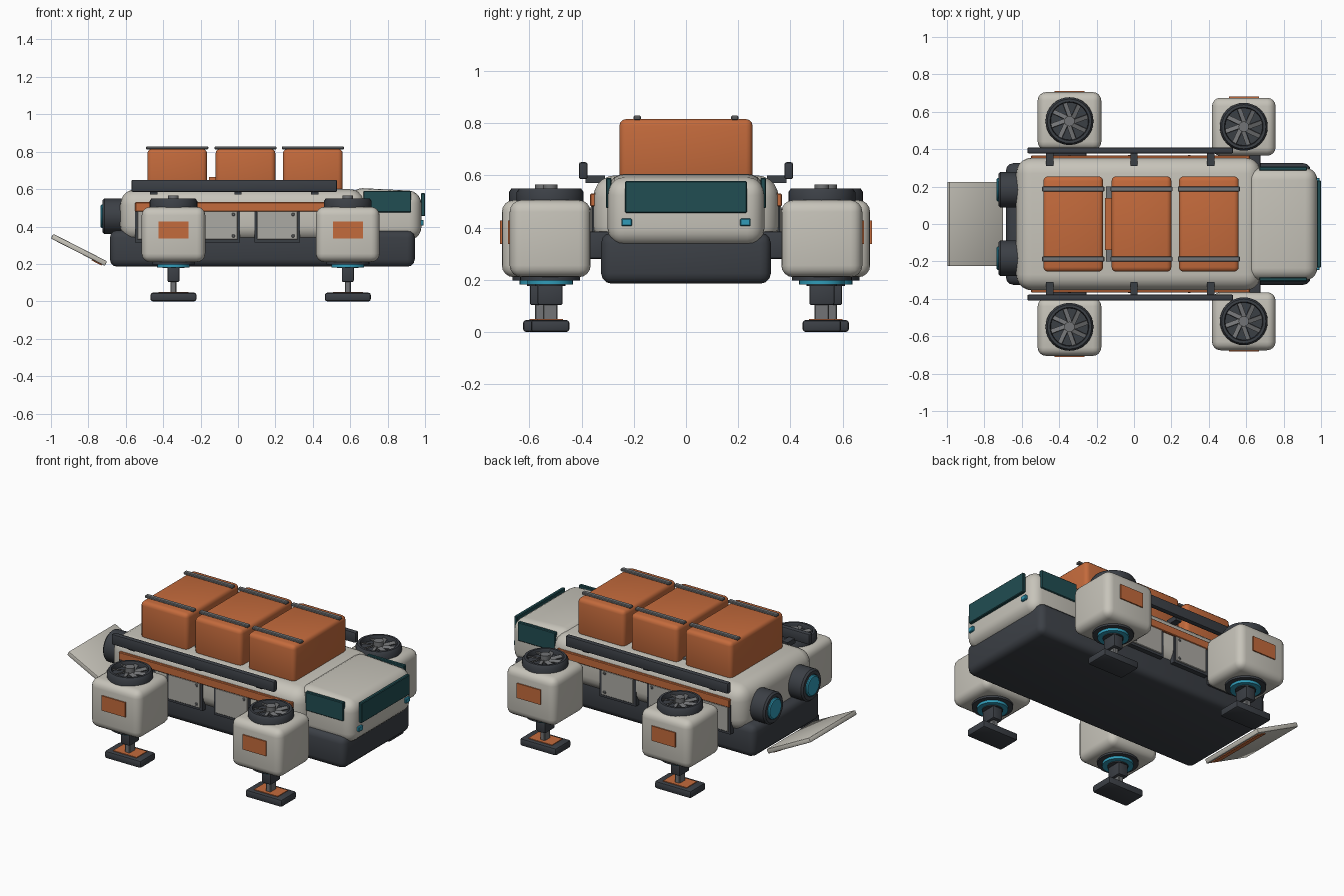
import bpy, bmesh, math
from mathutils import Matrix, Vector

if "Cube" in bpy.data.objects:
    bpy.data.objects.remove(bpy.data.objects["Cube"])


def material(name, rgb):
    m = bpy.data.materials.new(name)
    m.diffuse_color = (*rgb, 1)
    m.use_nodes = True
    m.node_tree.nodes["Principled BSDF"].inputs["Base Color"].default_value = m.diffuse_color
    return m


SHELL = material("warm white shell", (0.57, 0.55, 0.49))
PANEL = material("panel grey", (0.41, 0.40, 0.37))
DARK = material("charcoal", (0.044, 0.050, 0.060))
ORANGE = material("burnt orange", (0.55, 0.145, 0.045))
GLASS = material("dark teal glass", (0.015, 0.075, 0.085))
CYAN = material("cyan light", (0.03, 0.33, 0.48))
METAL = material("mid grey metal", (0.17, 0.175, 0.18))


def finish(bm, name, mat, bevel=0, segs=3):
    bmesh.ops.recalc_face_normals(bm, faces=bm.faces)
    me = bpy.data.meshes.new(name)
    bm.to_mesh(me)
    bm.free()
    me.materials.append(mat)
    ob = bpy.data.objects.new(name, me)
    bpy.context.collection.objects.link(ob)
    bpy.ops.object.select_all(action='DESELECT')
    ob.select_set(True)
    bpy.context.view_layer.objects.active = ob
    if bevel:
        mod = ob.modifiers.new("round", 'BEVEL')
        mod.width, mod.segments = bevel, segs
        mod.limit_method = 'ANGLE'
        bpy.ops.object.modifier_apply(modifier=mod.name)
    bpy.ops.object.shade_smooth_by_angle(angle=math.radians(35))
    return ob


def box(name, x, y, z, mat, bevel=0, segs=3, rot=None):
    """Box from (min, max) ranges, optionally turned about its centre."""
    bm = bmesh.new()
    size = Vector((x[1] - x[0], y[1] - y[0], z[1] - z[0]))
    mid = Vector((x[0] + x[1], y[0] + y[1], z[0] + z[1])) / 2
    m = Matrix.Translation(mid) @ (rot or Matrix()) @ Matrix.Diagonal((*size, 1))
    bmesh.ops.create_cube(bm, size=1, matrix=m)
    return finish(bm, name, mat, bevel, segs)


def span(c, h):
    return (c - h, c + h)


def side(s, a, b):
    return tuple(sorted((s * a, s * b)))


def lathe(name, profile, mat, loc, axis='Z', steps=32):
    """Spin a (radius, height) profile around its axis."""
    bm = bmesh.new()
    rings = []
    for i in range(steps):
        a = math.tau * i / steps
        rings.append([bm.verts.new((r * math.cos(a), r * math.sin(a), h)) for r, h in profile])
    for i in range(steps):
        p, q = rings[i], rings[(i + 1) % steps]
        for j in range(len(profile) - 1):
            bm.faces.new((p[j], q[j], q[j + 1], p[j + 1]))
    bmesh.ops.remove_doubles(bm, verts=bm.verts, dist=1e-5)
    turn = Matrix.Rotation(-math.pi / 2, 4, 'Y') if axis == '-X' else Matrix()
    if axis == 'Y':
        turn = Matrix.Rotation(math.pi / 2, 4, 'X')
    bm.transform(Matrix.Translation(loc) @ turn)
    return finish(bm, name, mat)


def disc(name, r, h, mat, loc, axis='Z', steps=32):
    return lathe(name, [(0, 0), (r, 0), (r, h), (0, h)], mat, loc, axis, steps)


# hull, cargo body and cab
box("lower_hull", (-0.685, 0.945), (-0.325, 0.325), (0.185, 0.38), DARK, 0.04)
box("main_body", (-0.63, 0.68), (-0.355, 0.355), (0.32, 0.60), SHELL, 0.085, 5)
cab = box("cab", (0.60, 0.98), (-0.30, 0.30), (0.33, 0.605), SHELL, 0.065, 5)
for v in cab.data.vertices:
    # roof falls gently toward the nose
    if v.co.z > 0.5 and v.co.x > 0.7:
        v.co.z -= 0.06 * (v.co.x - 0.7)
box("windshield", (0.978, 1.0), (-0.233, 0.233), (0.455, 0.578), GLASS, 0.004, 1)

for s in (-1, 1):
    box("side_window", (0.67, 0.925), side(s, 0.285, 0.307), (0.475, 0.59), GLASS, 0.004, 1)
    box("headlight", (0.97, 0.993), span(s * 0.227, 0.02), (0.405, 0.435), CYAN, 0.004, 1)
    # side trim, roof rail and access panels
    box("side_stripe", (-0.55, 0.62), side(s, 0.33, 0.367), (0.48, 0.53), ORANGE, 0.004, 1)
    box("side_rail", (-0.57, 0.53), side(s, 0.377, 0.41), (0.585, 0.65), DARK, 0.008, 2)
    for x in (-0.45, 0.0, 0.41):
        box("rail_bracket", span(x, 0.02), side(s, 0.31, 0.385), (0.57, 0.6), DARK)
    for x in (-0.43, -0.11, 0.21):
        box("panel_frame", span(x, 0.122), side(s, 0.33, 0.359), (0.315, 0.495), DARK)
        box("access_panel", span(x, 0.108), side(s, 0.34, 0.365), (0.33, 0.482), PANEL, 0.003, 1)
        for z in (0.35, 0.465):
            bolt = span(x + 0.085, 0.008)
            box("panel_bolt", bolt, side(s, 0.36, 0.37), span(z, 0.008), METAL, 0.003, 1)
    # rear thruster
    lathe("thruster", [(0, 0), (0.095, 0), (0.095, 0.11), (0.085, 0.12), (0.065, 0.12),
                       (0.06, 0.105), (0, 0.105)], DARK, (-0.605, s * 0.183, 0.455), '-X')
    lathe("thruster_glow", [(0, 0), (0.062, 0), (0.062, 0.025), (0.055, 0.03), (0, 0.03)],
          CYAN, (-0.705, s * 0.183, 0.455), '-X')

# strapped cargo crates
for x in (-0.325, 0.04, 0.40):
    box("cargo_crate", span(x, 0.16), (-0.255, 0.255), (0.58, 0.815), ORANGE, 0.025, 3)
    for s in (-1, 1):
        box("crate_strap", span(x, 0.166), span(s * 0.187, 0.014), (0.812, 0.828), METAL, 0.004, 1)
box("cargo_spacer", (-0.155, -0.115), (-0.14, 0.14), (0.58, 0.665), ORANGE)
box("spacer_cap", (-0.15, -0.12), (-0.2, 0.2), (0.59, 0.61), METAL)

# lowered rear ramp, rising outward
tilt = Matrix.Rotation(math.radians(27), 4, 'Y')
box("ramp", span(-0.85, 0.162), (-0.225, 0.225), span(0.275, 0.014), SHELL, 0.006, 2, tilt)
under = Vector((-0.85, 0, 0.275)) + tilt @ Vector((0.115, 0, -0.0155))
box("ramp_stripe", span(under.x, 0.03), (-0.2, 0.2), span(under.z, 0.004), ORANGE, rot=tilt)


def lift_pod(cx, s, dist):
    cy = s * dist
    box("pod_arm", span(cx, 0.09), side(s, 0.28, dist - 0.1), (0.28, 0.385), DARK, 0.01, 2)
    box("pod", span(cx, 0.17), span(cy, 0.155), (0.21, 0.505), SHELL, 0.045, 4)
    box("pod_marker", span(cx, 0.08), side(s, dist + 0.15, dist + 0.162), (0.337, 0.427), ORANGE)
    # lift fan on top
    lathe("fan_ring", [(0.1, 0.5), (0.128, 0.5), (0.128, 0.535), (0.118, 0.55), (0.104, 0.55),
                       (0.1, 0.54), (0.1, 0.5)], DARK, (cx, cy, 0))
    disc("fan_well", 0.102, 0.02, DARK, (cx, cy, 0.5))
    disc("fan_hub", 0.028, 0.05, METAL, (cx, cy, 0.515), steps=16)
    bm = bmesh.new()
    for i in range(8):
        m = (Matrix.Translation((cx, cy, 0.533)) @ Matrix.Rotation(math.tau * i / 8, 4, 'Z')
             @ Matrix.Translation((0.062, 0.012, 0)) @ Matrix.Rotation(0.35, 4, 'Z')
             @ Matrix.Rotation(0.35, 4, 'X') @ Matrix.Diagonal((0.08, 0.024, 0.006, 1)))
        bmesh.ops.create_cube(bm, size=1, matrix=m)
    finish(bm, "fan_blades", METAL)
    # underside collar and landing leg
    disc("pod_collar", 0.115, 0.02, DARK, (cx, cy, 0.198))
    disc("pod_glow_ring", 0.087, 0.02, CYAN, (cx, cy, 0.182))
    disc("collar_core", 0.058, 0.02, DARK, (cx, cy, 0.177))
    box("leg_sleeve", span(cx, 0.032), span(cy, 0.048), (0.103, 0.19), DARK, 0.008, 2)
    box("leg_strut", span(cx, 0.016), span(cy, 0.028), (0.04, 0.11), METAL, 0.004, 1)
    box("foot", span(cx, 0.123), span(cy, 0.074), (0, 0.046), DARK, 0.012, 2)
    box("foot_pad", span(cx, 0.08), span(cy, 0.05), (0.043, 0.05), ORANGE)


for s in (-1, 1):
    lift_pod(-0.345, s, 0.55)
    lift_pod(0.587, s, 0.52)
